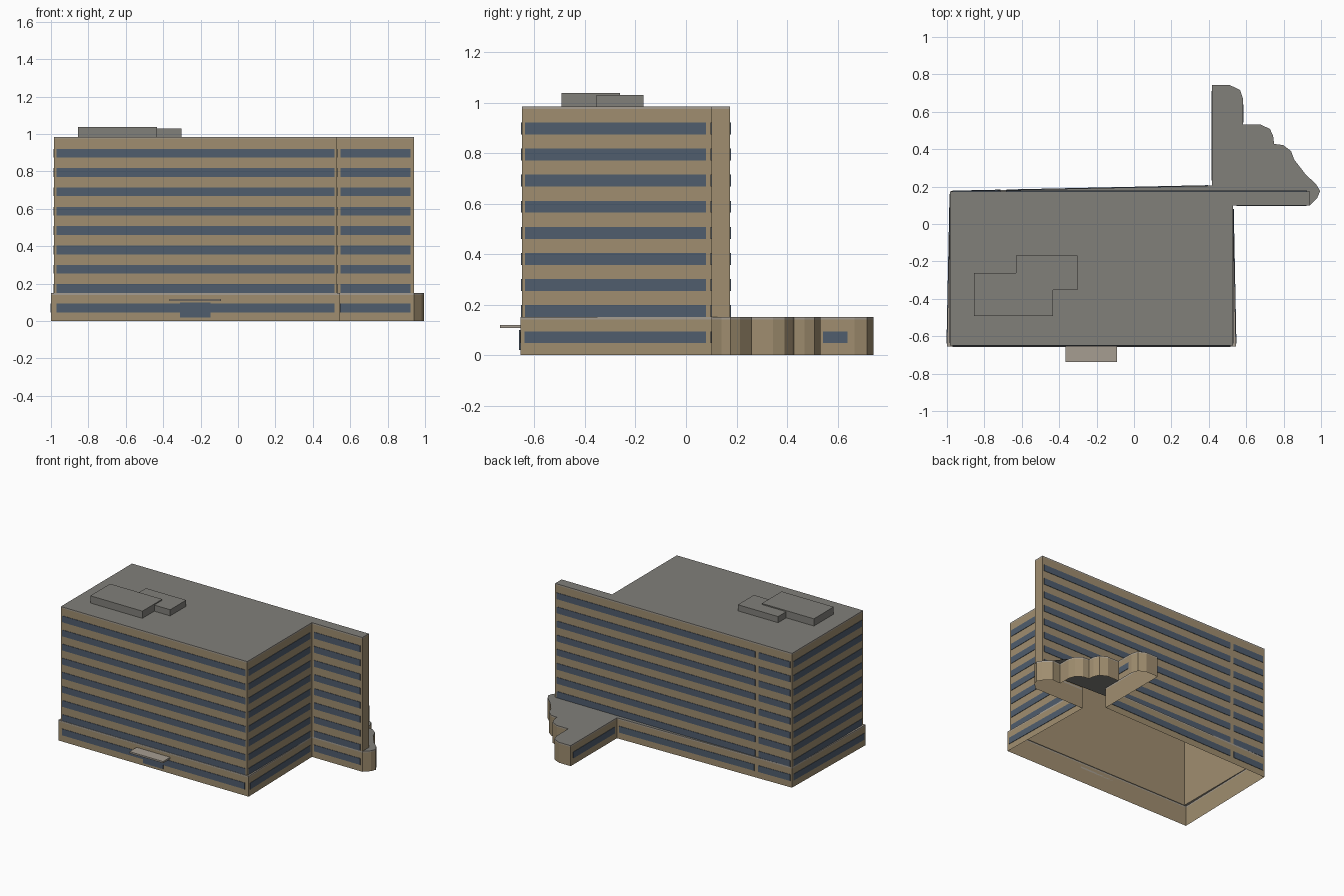
import bpy
import bmesh
from mathutils import Vector

cube = bpy.data.objects.get("Cube")
if cube:
    bpy.data.objects.remove(cube)


def material(name, rgb):
    m = bpy.data.materials.new(name)
    m.use_nodes = True
    m.diffuse_color = (*rgb, 1)
    m.node_tree.nodes["Principled BSDF"].inputs["Base Color"].default_value = (*rgb, 1)
    return m


TAN = material("tan wall", (0.35, 0.27, 0.16))
GREY = material("grey roof", (0.22, 0.215, 0.195))
BLUE = material("blue glass", (0.08, 0.11, 0.155))
PALE = material("pale trim", (0.38, 0.34, 0.285))


def finish(bm, name, mats):
    mesh = bpy.data.meshes.new(name)
    bm.to_mesh(mesh)
    bm.free()
    for m in mats:
        mesh.materials.append(m)
    ob = bpy.data.objects.new(name, mesh)
    bpy.context.collection.objects.link(ob)
    return ob


def walls(name, outline, z0, z1, trim=0.01):
    """Open shell of walls with a pale band along the top edge."""
    bm = bmesh.new()
    rings = [[bm.verts.new((x, y, z)) for x, y in outline] for z in (z0, z1 - trim, z1)]
    n = len(outline)
    for level, (low, high) in enumerate(zip(rings, rings[1:])):
        for i in range(n):
            j = (i + 1) % n
            f = bm.faces.new((low[i], low[j], high[j], high[i]))
            f.material_index = level
    return finish(bm, name, [TAN, PALE])


def caps(name, polygons, z, mat):
    bm = bmesh.new()
    for poly in polygons:
        bm.faces.new([bm.verts.new((x, y, z)) for x, y in poly])
    bmesh.ops.triangulate(bm, faces=bm.faces[:])
    for f in bm.faces:
        f.normal_update()
        if f.normal.z < 0:
            f.normal_flip()
    return finish(bm, name, [mat])


def box(name, x, y, z, mat):
    bm = bmesh.new()
    bmesh.ops.create_cube(bm, size=1)
    for v in bm.verts:
        v.co = [r[0] if c < 0 else r[1] for c, r in zip(v.co, (x, y, z))]
    return finish(bm, name, [mat])


def strips(name, a, b, spans, thick=0.003):
    """Thin glass plates on the wall from a to b, outside on the right hand."""
    a, b = Vector((*a, 0)), Vector((*b, 0))
    d = (b - a).normalized()
    out = Vector((d.y, -d.x, 0)) * thick
    bm = bmesh.new()
    for start, end, z0, z1 in spans:
        p, q = a + d * start, a + d * end
        ends = [(p, z0), (q, z0), (q, z1), (p, z1)]
        inner = [bm.verts.new((v.x, v.y, z)) for v, z in ends]
        outer = [bm.verts.new(v.co + out) for v in inner]
        bm.faces.new(outer)
        for i in range(4):
            j = (i + 1) % 4
            bm.faces.new((inner[i], inner[j], outer[j], outer[i]))
    return finish(bm, name, [BLUE])


def rows(floors, *ranges):
    """Window bands of the given floors for each range along a wall."""
    return [(s, e, 0.047 + 0.1034 * k, 0.094 + 0.1034 * k)
            for k in floors for s, e in ranges]


ROOF, LEDGE = 0.985, 0.15
UPPER, GROUND = range(1, 9), [0]

# Footprints, counter-clockwise
t_fl, t_fr = (-0.983, -0.65), (0.53, -0.65)
t_in, w_fr, w_br, t_bl = (0.53, 0.1), (0.94, 0.1), (0.94, 0.175), (-0.983, 0.175)
tower = [t_fl, t_fr, t_in, w_fr, w_br, t_bl]

b_fl, b_fr = (-1.0, -0.655), (0.545, -0.655)
annex_inner, annex_back = (0.417, 0.205), (0.417, 0.742)
scallops = [
    (0.98, 0.14), (0.995, 0.176), (0.973, 0.214), (0.92, 0.262), (0.856, 0.257),
    (0.856, 0.345), (0.84, 0.39), (0.797, 0.422), (0.749, 0.428), (0.744, 0.47),
    (0.727, 0.508), (0.674, 0.533), (0.583, 0.533), (0.583, 0.668), (0.567, 0.717),
    (0.513, 0.742)]
rear = scallops + [annex_back, annex_inner]

# Tower, low base and rear annex
walls("tower_walls", tower, LEDGE, ROOF)
caps("tower_roof", [tower], ROOF, GREY)
walls("base_walls", [b_fl, b_fr, t_in, w_fr] + rear + [t_bl], 0, LEDGE)
caps("base_ledge", [[b_fl, b_fr, t_fr, t_fl], [b_fr, t_in, t_fr], [b_fl, t_fl, t_bl]],
     LEDGE, PALE)
caps("annex_roof", [[w_fr] + rear + [t_bl, w_br]], LEDGE, GREY)

# Window bands on the tower
strips("front_windows", t_fl, t_fr, rows(UPPER, (0.013, 1.5)))
strips("right_windows", t_fr, t_in, rows(UPPER, (0.012, 0.73)))
strips("wing_windows", t_in, w_fr, rows(range(9), (0.018, 0.393)))
strips("back_windows", w_br, t_bl, rows(UPPER, (0.015, 1.625), (1.655, 1.91)))
strips("left_windows", t_bl, t_fl, rows(UPPER, (0.015, 0.81)))

# Window bands on the base and annex
strips("base_front_windows", b_fl, b_fr, rows(GROUND, (0.03, 1.515)))
strips("base_right_windows", b_fr, t_in, rows(GROUND, (0.015, 0.735)))
strips("base_back_windows", annex_inner, t_bl, rows(GROUND, (0.02, 1.1), (1.13, 1.387)))
strips("base_left_windows", t_bl, b_fl, rows(GROUND, (0.015, 0.815)))
strips("annex_left_windows", annex_back, annex_inner, rows(GROUND, (0.03, 0.51)))
strips("annex_right_window", (0.583, 0.533), (0.583, 0.668), rows(GROUND, (0.01, 0.107)))

# Entrance and its canopy
strips("entrance_door", b_fl, b_fr, [(0.69, 0.853, 0.02, 0.1)], 0.006)
box("entrance_canopy", (-0.365, -0.092), (-0.737, -0.655), (0.107, 0.119), PALE)

# Plant rooms on the roof
box("large_plant_room", (-0.855, -0.432), (-0.492, -0.262), (ROOF, 1.038), GREY)
box("small_plant_room", (-0.63, -0.303), (-0.354, -0.168), (ROOF, 1.03), GREY)
